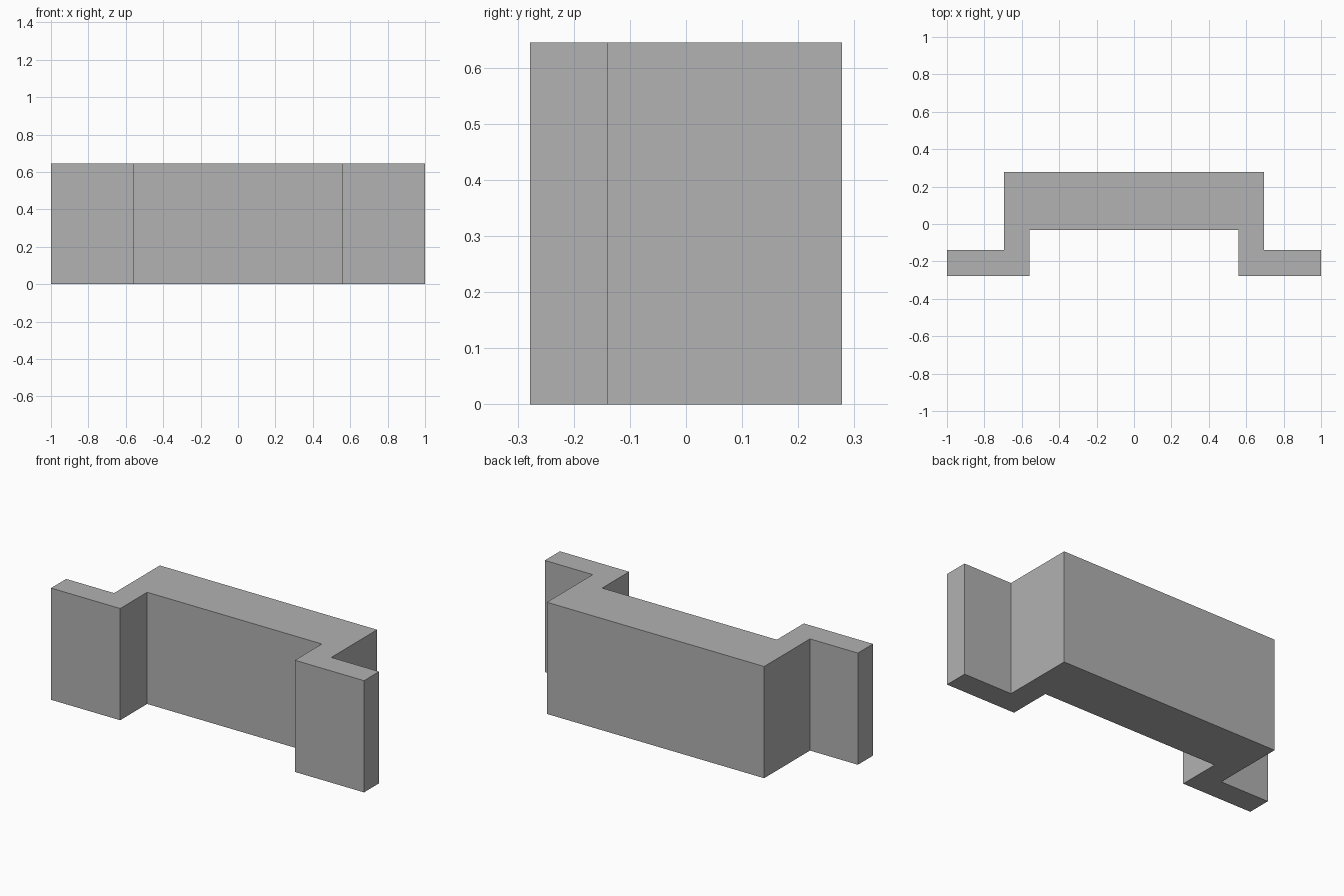
import bpy
import bmesh

cube = bpy.data.objects.get("Cube")
if cube:
    bpy.data.objects.remove(cube, do_unlink=True)

HEIGHT = 0.645

# Plain grey for the whole part
grey = bpy.data.materials.new("plain_grey")
grey.use_nodes = True
colour = (0.445, 0.445, 0.445, 1)
grey.diffuse_color = colour
grey.node_tree.nodes["Principled BSDF"].inputs["Base Color"].default_value = colour

# Left half of the bracket outline, from the front inner corner round to the back
half = [(0.558, -0.032), (0.558, -0.278), (1, -0.278),
        (1, -0.14), (0.694, -0.14), (0.694, 0.278)]
outline = half + [(-x, y) for x, y in reversed(half)]

# Extrude the mirrored outline upwards
bm = bmesh.new()
base = bm.faces.new([bm.verts.new((x, y, 0)) for x, y in outline])
result = bmesh.ops.extrude_face_region(bm, geom=[base], use_keep_orig=True)
top = [v for v in result["geom"] if isinstance(v, bmesh.types.BMVert)]
bmesh.ops.translate(bm, verts=top, vec=(0, 0, HEIGHT))
bmesh.ops.recalc_face_normals(bm, faces=bm.faces)

mesh = bpy.data.meshes.new("flanged_bracket")
bm.to_mesh(mesh)
bm.free()
mesh.materials.append(grey)
bracket = bpy.data.objects.new("flanged_bracket", mesh)
bpy.context.collection.objects.link(bracket)
